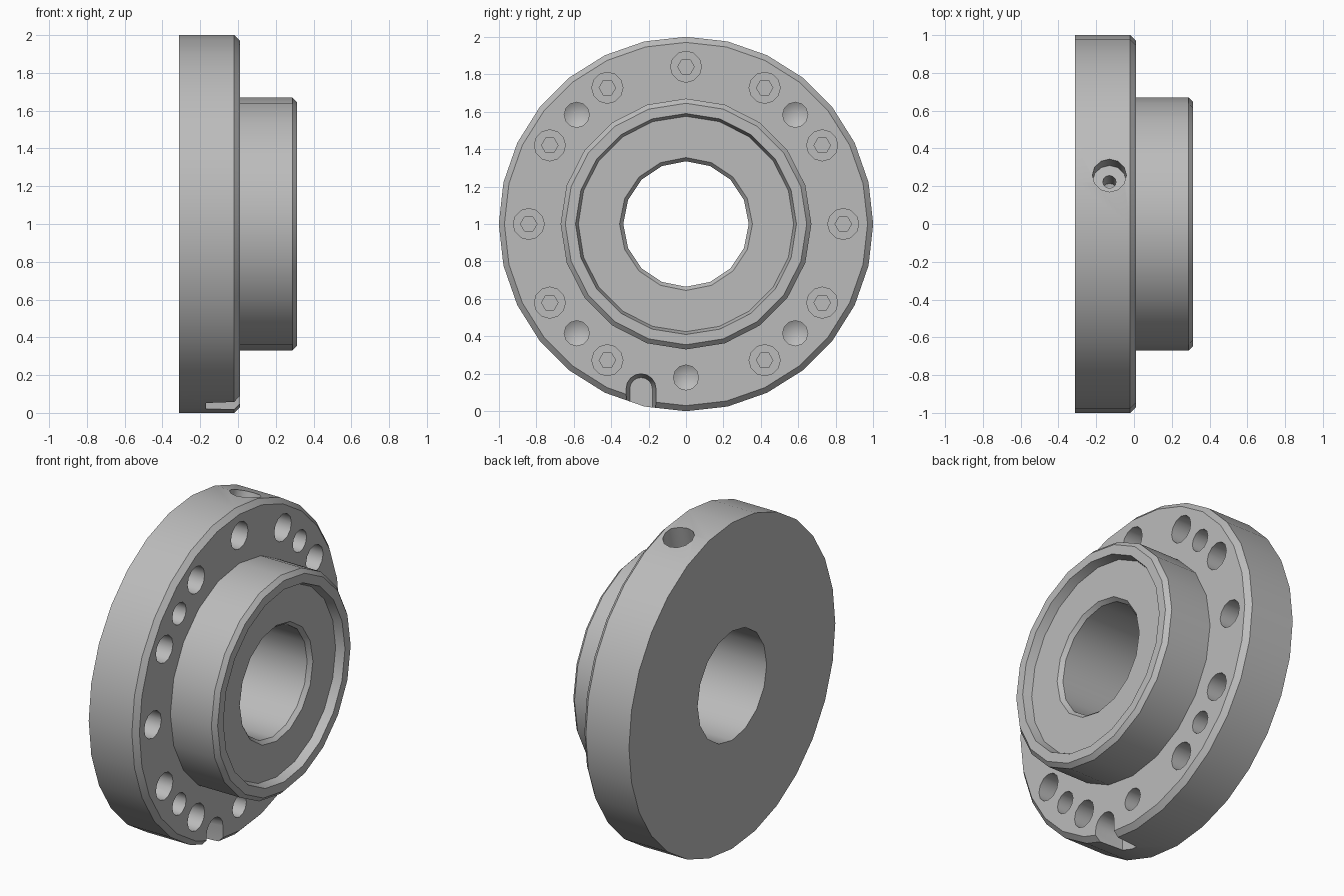
import bpy, bmesh
from math import pi, sin, cos, radians
from mathutils import Matrix, Vector

cube = bpy.data.objects.get("Cube")
if cube:
    bpy.data.objects.remove(cube, do_unlink=True)

steel = bpy.data.materials.new("steel grey")
steel.use_nodes = True
GREY = (0.5, 0.5, 0.5, 1)
steel.diffuse_color = GREY
steel.node_tree.nodes["Principled BSDF"].inputs["Base Color"].default_value = GREY

# Main axis: local z becomes world x, through the centre of the flange
AXIS = Matrix.Translation((0, 0, 1)) @ Matrix.Rotation(pi / 2, 4, 'Y')


def revolve(bm, profile, sides, matrix):
    """Closed solid from (radius, height) points turned about local z."""
    rings = []
    for r, h in profile:
        if r == 0:
            rings.append([bm.verts.new(matrix @ Vector((0, 0, h)))])
        else:
            rings.append([bm.verts.new(matrix @ Vector((r * cos(2 * pi * i / sides),
                          r * sin(2 * pi * i / sides), h))) for i in range(sides)])
    for a, b in zip(rings, rings[1:]):
        for i in range(sides):
            j = (i + 1) % sides
            quad = [a[i % len(a)], a[j % len(a)], b[j % len(b)], b[i % len(b)]]
            bm.faces.new(list(dict.fromkeys(quad)))
    for ring in (rings[0], rings[-1]):
        if len(ring) > 1:
            bm.faces.new(ring)


def finish(bm, name, helper=False):
    bmesh.ops.recalc_face_normals(bm, faces=bm.faces)
    mesh = bpy.data.meshes.new(name)
    bm.to_mesh(mesh)
    bm.free()
    mesh.materials.append(steel)
    ob = bpy.data.objects.new(name, mesh)
    bpy.context.collection.objects.link(ob)
    ob.hide_render = helper
    return ob


def combine(target, tool, operation):
    mod = target.modifiers.new(tool.name, 'BOOLEAN')
    mod.operation, mod.solver, mod.object = operation, 'EXACT', tool
    bpy.context.view_layer.objects.active = target
    bpy.ops.object.modifier_apply(modifier=mod.name)
    bpy.data.objects.remove(tool, do_unlink=True)


def on_face(angle, radius):
    """Frame on the flange, angle measured from the top toward +y."""
    a = radians(angle)
    return Matrix.Translation((0, radius * sin(a), radius * cos(a))) @ AXIS


# Flange disc
bm = bmesh.new()
revolve(bm, [(1, -0.313), (1, -0.02), (0.97, 0.01)], 28, AXIS)
flange = finish(bm, "flange")

# Hub with a recessed end face
bm = bmesh.new()
revolve(bm, [(0.67, -0.2), (0.67, 0.288), (0.645, 0.313), (0.59, 0.313),
             (0.575, 0.26)], 20, AXIS)
combine(flange, finish(bm, "hub", True), 'UNION')

# Central bore with a chamfered mouth
bm = bmesh.new()
revolve(bm, [(0.335, -0.5), (0.335, 0.235), (0.355, 0.26), (0.355, 0.5)], 16, AXIS)
combine(flange, finish(bm, "bore", True), 'DIFFERENCE')

# Bolt counterbores, drilled holes and the stepped radial port
bolts = [a for a in range(0, 360, 30) if a != 180]
bm = bmesh.new()
for a in bolts:
    revolve(bm, [(0.083, -0.14), (0.083, 0.1)], 12, on_face(a, 0.84))
for a, r in [(45, 0.825), (135, 0.825), (180, 0.82), (225, 0.825), (315, 0.825)]:
    revolve(bm, [(0, -0.18), (0.067, -0.14), (0.067, 0.1)], 12, on_face(a, r))
port = (Matrix.Translation((-0.13, 0, 1)) @ Matrix.Rotation(radians(-15), 4, 'X'))
revolve(bm, [(0, 0.68), (0.035, 0.7), (0.035, 0.86), (0.09, 0.86), (0.09, 1.2)], 12, port)
combine(flange, finish(bm, "holes", True), 'DIFFERENCE')

# Hexagon sockets at the bottom of the counterbores
bm = bmesh.new()
for a in bolts:
    revolve(bm, [(0.044, -0.19), (0.044, -0.1)], 6,
            on_face(a, 0.84) @ Matrix.Rotation(pi / 6, 4, 'Z'))
combine(flange, finish(bm, "sockets", True), 'DIFFERENCE')

# Round-topped notch in the lower rim, narrowing toward its floor
bm = bmesh.new()
loops = []
for x, w in ((-0.17, 0.06), (0.01, 0.08), (0.1, 0.08)):
    outline = [(w, -0.3)] + [(w * cos(pi * i / 8), w * sin(pi * i / 8))
                             for i in range(9)] + [(-w, -0.3)]
    loops.append([bm.verts.new((x, y - 0.24, z + 0.12)) for y, z in outline])
for a, b in zip(loops, loops[1:]):
    for i in range(len(a)):
        bm.faces.new((a[i - 1], a[i], b[i], b[i - 1]))
bm.faces.new(loops[0])
bm.faces.new(loops[-1])
combine(flange, finish(bm, "notch", True), 'DIFFERENCE')

# Smooth walls with crisp edges
bpy.ops.object.select_all(action='DESELECT')
flange.select_set(True)
bpy.context.view_layer.objects.active = flange
bpy.ops.object.shade_smooth_by_angle(angle=radians(35))
